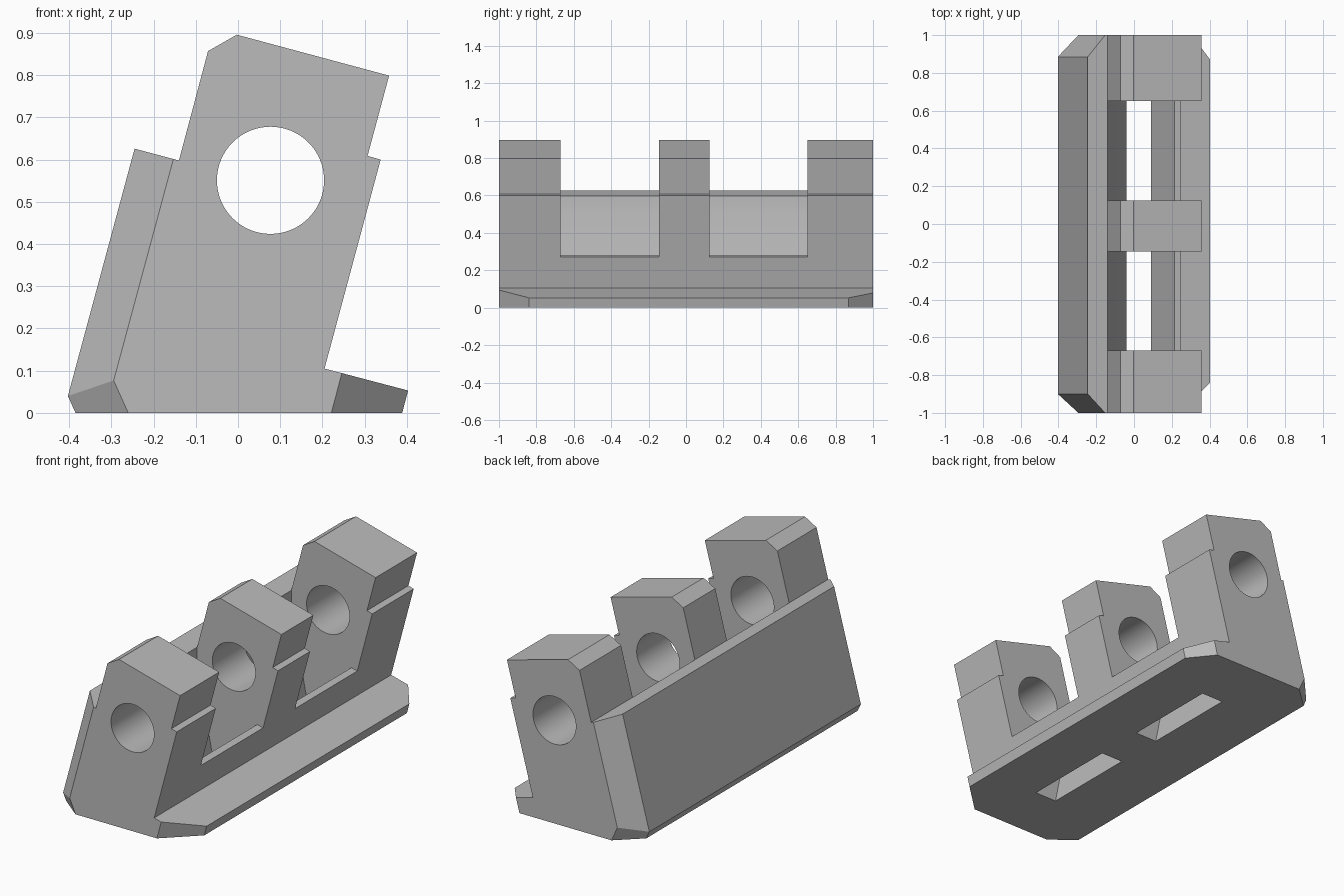
import bpy, bmesh
from mathutils import Vector

cube = bpy.data.objects.get("Cube")
if cube:
    bpy.data.objects.remove(cube, do_unlink=True)

grey = bpy.data.materials.new("plain_grey")
grey.use_nodes = True
colour = (0.5, 0.5, 0.5, 1)
grey.diffuse_color = colour
grey.node_tree.nodes["Principled BSDF"].inputs["Base Color"].default_value = colour


def prism(name, profile, y0, y1, planes=()):
    """Extrude an x-z profile along y, then slice off corners by planes."""
    bm = bmesh.new()
    face = bm.faces.new([bm.verts.new((x, y0, z)) for x, z in profile])
    grown = bmesh.ops.extrude_face_region(bm, geom=[face])["geom"]
    moved = [v for v in grown if isinstance(v, bmesh.types.BMVert)]
    bmesh.ops.translate(bm, verts=moved, vec=(0, y1 - y0, 0))
    bmesh.ops.recalc_face_normals(bm, faces=bm.faces[:])
    for a, b, c in planes:
        a, b, c = Vector(a), Vector(b), Vector(c)
        normal = (b - a).cross(c - a).normalized()
        if normal.dot(a - Vector((0, 0, 0.3))) < 0:
            normal.negate()
        cut = bmesh.ops.bisect_plane(bm, geom=bm.verts[:] + bm.edges[:] + bm.faces[:],
                                     plane_co=a, plane_no=normal, clear_outer=True)
        rim = [e for e in cut["geom_cut"] if isinstance(e, bmesh.types.BMEdge)]
        bmesh.ops.edgenet_fill(bm, edges=rim)
    bmesh.ops.recalc_face_normals(bm, faces=bm.faces[:])
    mesh = bpy.data.meshes.new(name)
    bm.to_mesh(mesh)
    bm.free()
    mesh.materials.append(grey)
    obj = bpy.data.objects.new(name, mesh)
    bpy.context.collection.objects.link(obj)
    return obj


def subtract(target, cutter):
    cutter.hide_render = True
    mod = target.modifiers.new("cut", 'BOOLEAN')
    mod.operation = 'DIFFERENCE'
    mod.solver = 'EXACT'
    mod.object = cutter
    bpy.context.view_layer.objects.active = target
    bpy.ops.object.modifier_apply(modifier=mod.name)
    bpy.data.objects.remove(cutter, do_unlink=True)


# Leaning block with rear wall, grooved face and front flange
outline = [(-0.385, 0), (-0.403, 0.04), (-0.245, 0.626), (-0.14, 0.598),
           (-0.071, 0.857), (-0.003, 0.896), (0.358, 0.799), (0.307, 0.609),
           (0.338, 0.6), (0.205, 0.105), (0.403, 0.053), (0.389, 0)]

# Chamfered ends of the rear wall and of the flange
corners = []
for end, inner in ((-1, -0.9), (1, 0.885)):
    corners.append(((-0.403, inner, 0.04), (-0.245, inner, 0.626), (-0.295, end, 0.075)))
    corners.append(((-0.403, inner, 0.04), (-0.385, inner, 0), (-0.26, end, 0)))
for end, inner, x, z in ((-1, -0.84, 0.246, 0.094), (1, 0.87, 0.305, 0.079)):
    corners.append(((0.403, inner, 0.053), (0.389, inner, 0), (x, end, z)))

block = prism("hinge_block", outline, -1, 1, corners)

# Tapered gaps between the three knuckles, open through the base
gap = [(-0.03, -0.05), (-0.14, 0.5), (-0.14, 1), (0.5, 1),
       (0.5, 0.206), (0.215, 0.28), (0.067, -0.05)]
for y0, y1 in ((-0.67, -0.145), (0.125, 0.65)):
    subtract(block, prism("gap_cutter", gap, y0, y1))

# Pin bore through all knuckles
bpy.ops.mesh.primitive_cylinder_add(vertices=64, radius=0.127, depth=2.4,
                                    location=(0.077, 0, 0.551),
                                    rotation=(1.5708, 0, 0))
bore = bpy.context.object
bore.name = "bore_cutter"
bore.data.materials.append(grey)
subtract(block, bore)

bpy.ops.object.select_all(action='DESELECT')
block.select_set(True)
bpy.context.view_layer.objects.active = block
bpy.ops.object.shade_smooth_by_angle(angle=0.4)
